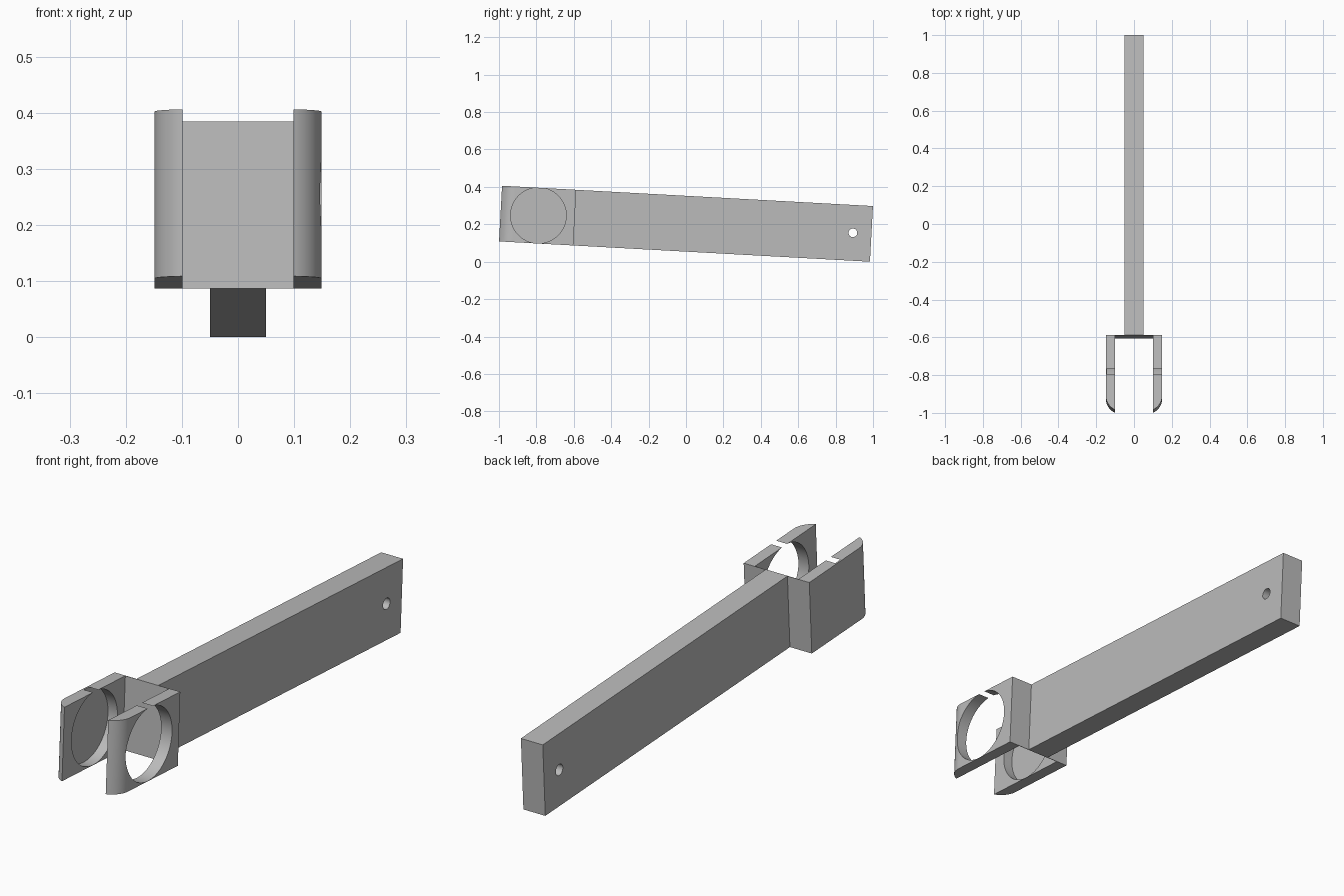
import bpy, bmesh, math
from mathutils import Matrix

cube = bpy.data.objects.get("Cube")
if cube:
    bpy.data.objects.remove(cube)

U = 0.0993                      # base module of the part
LENGTH, HEIGHT = 20 * U, 3 * U
FRONT = -LENGTH / 2
FORK_BACK = FRONT + 4 * U
TILT = Matrix.Translation((0, 0, 0.203)) @ Matrix.Rotation(math.radians(-3.13), 4, 'X')

grey = bpy.data.materials.new("plain_grey")
grey.use_nodes = True
colour = (0.5, 0.5, 0.5, 1)
grey.diffuse_color = colour
grey.node_tree.nodes["Principled BSDF"].inputs["Base Color"].default_value = colour


def make_object(name, bm):
    bmesh.ops.recalc_face_normals(bm, faces=bm.faces)
    mesh = bpy.data.meshes.new(name)
    bm.to_mesh(mesh)
    bm.free()
    mesh.materials.append(grey)
    obj = bpy.data.objects.new(name, mesh)
    bpy.context.collection.objects.link(obj)
    obj.matrix_world = TILT
    return obj


def extrude_plan(name, outline):
    """Extrude a plan outline through the full height."""
    bm = bmesh.new()
    face = bm.faces.new([bm.verts.new((x, y, -HEIGHT / 2)) for x, y in outline])
    side = bmesh.ops.extrude_face_region(bm, geom=[face])["geom"]
    verts = [v for v in side if isinstance(v, bmesh.types.BMVert)]
    bmesh.ops.translate(bm, verts=verts, vec=(0, 0, HEIGHT))
    return make_object(name, bm)


def bore(target, radius, x0, x1, y, z=0):
    """Cut a round hole along x, from x0 to x1."""
    bm = bmesh.new()
    place = Matrix.Translation(((x0 + x1) / 2, y, z)) @ Matrix.Rotation(math.pi / 2, 4, 'Y')
    bmesh.ops.create_cone(bm, cap_ends=True, segments=96, radius1=radius,
                          radius2=radius, depth=x1 - x0, matrix=place)
    cutter = make_object("hole_cutter", bm)
    cutter.hide_render = True
    mod = target.modifiers.new("hole", 'BOOLEAN')
    mod.operation, mod.solver, mod.object = 'DIFFERENCE', 'EXACT', cutter
    select(target)
    bpy.ops.object.modifier_apply(modifier=mod.name)
    bpy.data.objects.remove(cutter)


def select(obj):
    bpy.context.view_layer.update()
    bpy.ops.object.select_all(action='DESELECT')
    obj.select_set(True)
    bpy.context.view_layer.objects.active = obj


# Long bar with the small pin hole near its back end
half = U / 2
bar = extrude_plan("bar", [(-half, FORK_BACK - 0.001), (half, FORK_BACK - 0.001),
                           (half, -FRONT), (-half, -FRONT)])
bore(bar, 0.023, -U, U, -FRONT - U)

# Fork: two cheeks with rounded tips, joined by a thin back wall
OUTER, INNER, WALL, R = 1.5 * U, U, 0.002, 0.08
sweep = math.acos(1 - (OUTER - INNER) / R)
run = R * math.sin(sweep)
cheek = [(OUTER, FORK_BACK)]
for i in range(17):
    a = sweep * i / 16
    cheek.append((OUTER - R * (1 - math.cos(a)), FRONT + run - R * math.sin(a)))
cheek.append((INNER, FORK_BACK - WALL))
fork = extrude_plan("fork", cheek + [(-x, y) for x, y in reversed(cheek)])

# Large round seat: through the left cheek, blind in the right cheek
bore(fork, 1.5 * U, -0.142, 0.2, FRONT + 2 * U + 0.004, 0.001)

for part in (bar, fork):
    select(part)
    bpy.ops.object.shade_smooth_by_angle(angle=math.radians(30))
